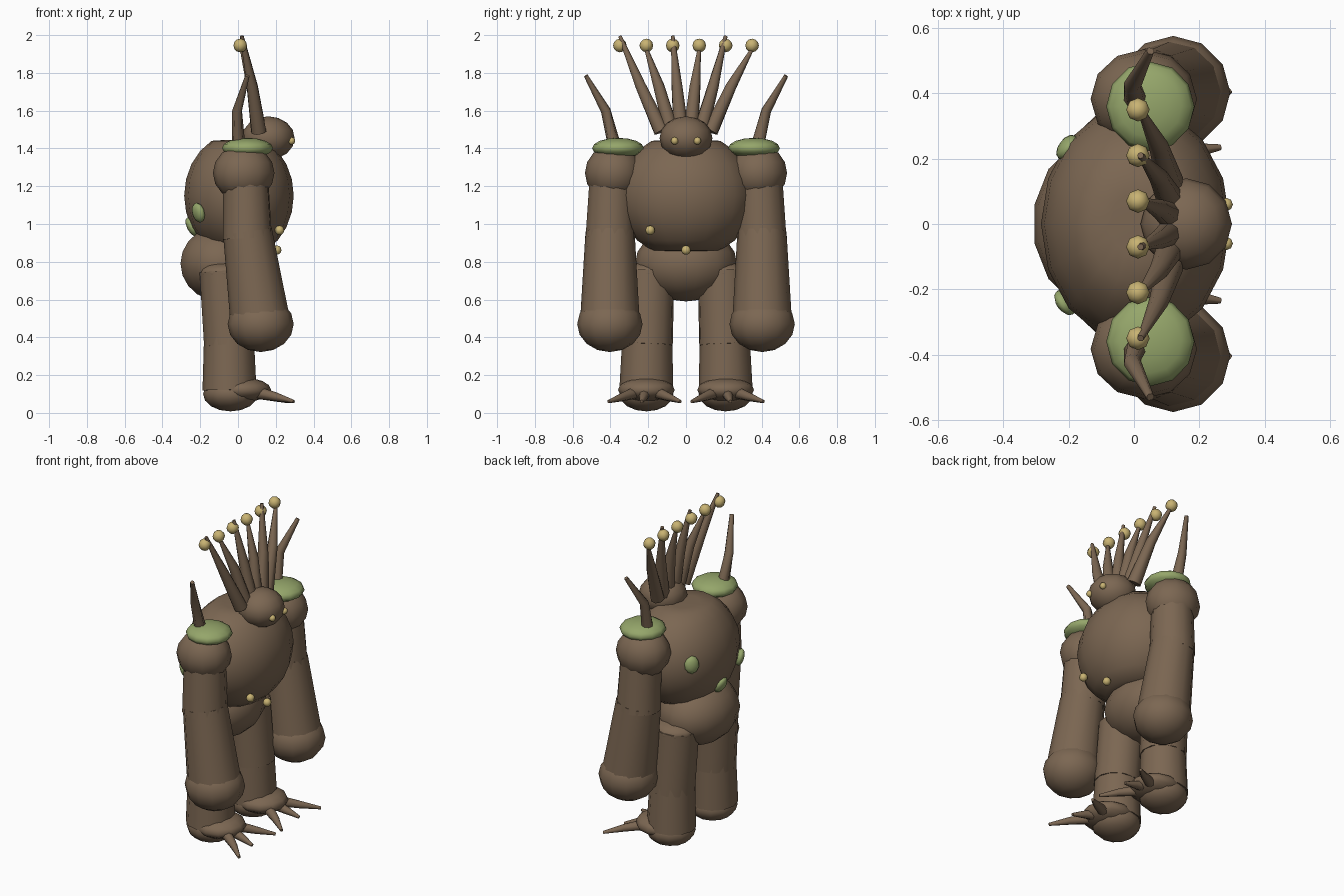
import bpy, bmesh, math
from mathutils import Vector, Matrix

if "Cube" in bpy.data.objects:
    bpy.data.objects.remove(bpy.data.objects["Cube"])


def material(name, rgb):
    m = bpy.data.materials.new(name)
    m.diffuse_color = (*rgb, 1)
    m.use_nodes = True
    m.node_tree.nodes["Principled BSDF"].inputs["Base Color"].default_value = m.diffuse_color
    return m


BROWN = material("bark brown", (0.20, 0.135, 0.085))
GREEN = material("moss green", (0.30, 0.38, 0.145))
YELLOW = material("pale yellow", (0.58, 0.45, 0.17))


def finish(bm, name, mat):
    bmesh.ops.recalc_face_normals(bm, faces=bm.faces)
    for f in bm.faces:
        f.smooth = True
    me = bpy.data.meshes.new(name)
    bm.to_mesh(me)
    bm.free()
    me.materials.append(mat)
    ob = bpy.data.objects.new(name, me)
    bpy.context.collection.objects.link(ob)
    return ob


def blob(name, c, r, mat=BROWN, seg=12, rings=8, clamp=None, normal=None, tilt=0):
    """Ellipsoid; clamp flattens top and bottom, normal aims its local z."""
    bm = bmesh.new()
    bmesh.ops.create_uvsphere(bm, u_segments=seg, v_segments=rings, radius=1)
    for v in bm.verts:
        v.co = Vector((v.co.x * r[0], v.co.y * r[1], v.co.z * r[2]))
        if clamp:
            v.co.z = max(-clamp, min(clamp, v.co.z))
    rot = Matrix.Rotation(tilt, 4, 'Y')
    if normal:
        rot = Vector(normal).to_track_quat('Z', 'Y').to_matrix().to_4x4()
    bm.transform(Matrix.Translation(c) @ rot)
    return finish(bm, name, mat)


def limb(name, path, mat=BROWN, seg=12):
    """Round tapered limb through (x, y, z, radius) points."""
    bm = bmesh.new()
    pts = [Vector(p[:3]) for p in path]
    loops = []
    for i, p in enumerate(pts):
        d = pts[min(i + 1, len(pts) - 1)] - pts[max(i - 1, 0)]
        q = d.to_track_quat('Z', 'Y')
        loops.append([bm.verts.new(p + q @ Vector((
            math.cos(2 * math.pi * k / seg), math.sin(2 * math.pi * k / seg), 0)) * path[i][3])
            for k in range(seg)])
    for a, b in zip(loops, loops[1:]):
        for k in range(seg):
            j = (k + 1) % seg
            bm.faces.new((a[k], a[j], b[j], b[k]))
    bm.faces.new(loops[0])
    bm.faces.new(loops[-1])
    ob = finish(bm, name, mat)
    bpy.context.view_layer.objects.active = ob
    ob.select_set(True)
    bpy.ops.object.shade_smooth_by_angle(angle=math.radians(50))
    ob.select_set(False)
    return ob


# Trunk and head
blob("torso", (0.005, 0, 1.15), (0.29, 0.365, 0.335), seg=16, rings=12, clamp=0.295)
blob("pelvis", (-0.09, 0, 0.79), (0.22, 0.27, 0.20), seg=14, rings=10)
blob("head", (0.16, 0, 1.455), (0.14, 0.14, 0.115))

for s, side in ((-1, "right"), (1, "left")):
    # Eyes
    blob(f"{side}_eye", (0.283, s * 0.06, 1.44), (0.02, 0.02, 0.02), YELLOW, 8, 6)

    # Arms
    blob(f"{side}_shoulder", (0.03, s * 0.383, 1.27), (0.163, 0.152, 0.15))
    blob(f"{side}_shoulder_moss", (0.05, s * 0.36, 1.402), (0.135, 0.137, 0.054), GREEN)
    limb(f"{side}_upper_arm", [(0.04, s * 0.39, 1.27, 0.12), (0.05, s * 0.402, 0.92, 0.132)])
    limb(f"{side}_forearm", [(0.05, s * 0.402, 0.96, 0.13), (0.115, s * 0.403, 0.5, 0.157)])
    blob(f"{side}_fist", (0.12, s * 0.403, 0.47), (0.175, 0.173, 0.148))

    # Shoulder horn
    limb(f"{side}_shoulder_horn", [(0.005, s * 0.375, 1.40, 0.036), (-0.005, s * 0.425, 1.6, 0.027),
                                   (0.05, s * 0.53, 1.785, 0.012)], seg=8)

    # Legs and feet
    blob(f"{side}_hip", (-0.07, s * 0.195, 0.74), (0.135, 0.135, 0.06))
    limb(f"{side}_thigh", [(-0.07, s * 0.195, 0.75, 0.135), (-0.045, s * 0.205, 0.36, 0.136)])
    limb(f"{side}_shin", [(-0.048, s * 0.205, 0.40, 0.132), (-0.045, s * 0.21, 0.12, 0.143)])
    blob(f"{side}_heel", (-0.04, s * 0.21, 0.1), (0.145, 0.143, 0.092))
    blob(f"{side}_foot", (0.02, s * 0.21, 0.122), (0.155, 0.15, 0.066))

    # Claws fan out from the front of the foot
    for i, (by, tx, ty) in enumerate(((0.26, 0.295, 0.41), (0.215, 0.265, 0.235), (0.16, 0.285, 0.03))):
        limb(f"{side}_claw_{i + 1}", [(0.09, s * by, 0.11, 0.034),
                                      (tx * 0.55 + 0.04, s * (by + ty) / 2, 0.085, 0.023),
                                      (tx, s * ty, 0.06, 0.009)], seg=8)

# Crest of stalks with bulbs; every other stalk pokes through its bulb
for i in range(6):
    y = -0.35 + 0.14 * i
    base = y * 0.37
    top = 2.0 if i % 2 == 0 else 1.93
    if i == 4:
        top = 2.0
    limb(f"stalk_{i + 1}", [(0.11, base, 1.49, 0.042), (0.075, base + (y - base) * 0.5, 1.73, 0.03),
                            (0.02, y, top - 0.005, 0.010)], seg=8)
    blob(f"stalk_bulb_{i + 1}", (0.012, y, 1.945), (0.036, 0.036, 0.036), YELLOW, 8, 6)

# Moss patches on the back
for i, c in enumerate(((-0.205, 0.235, 1.19), (-0.21, -0.24, 1.06), (-0.245, 0.0, 0.985))):
    n = (c[0] / 0.084, c[1] / 0.133, (c[2] - 1.15) / 0.112)
    blob(f"back_moss_{i + 1}", c, (0.045, 0.055, 0.025), GREEN, 10, 6, normal=n)

# Yellow buds on the belly
for i, c in enumerate(((0.22, -0.19, 0.967), (0.205, 0.0, 0.862))):
    blob(f"belly_bud_{i + 1}", c, (0.025, 0.025, 0.025), YELLOW, 8, 6)
